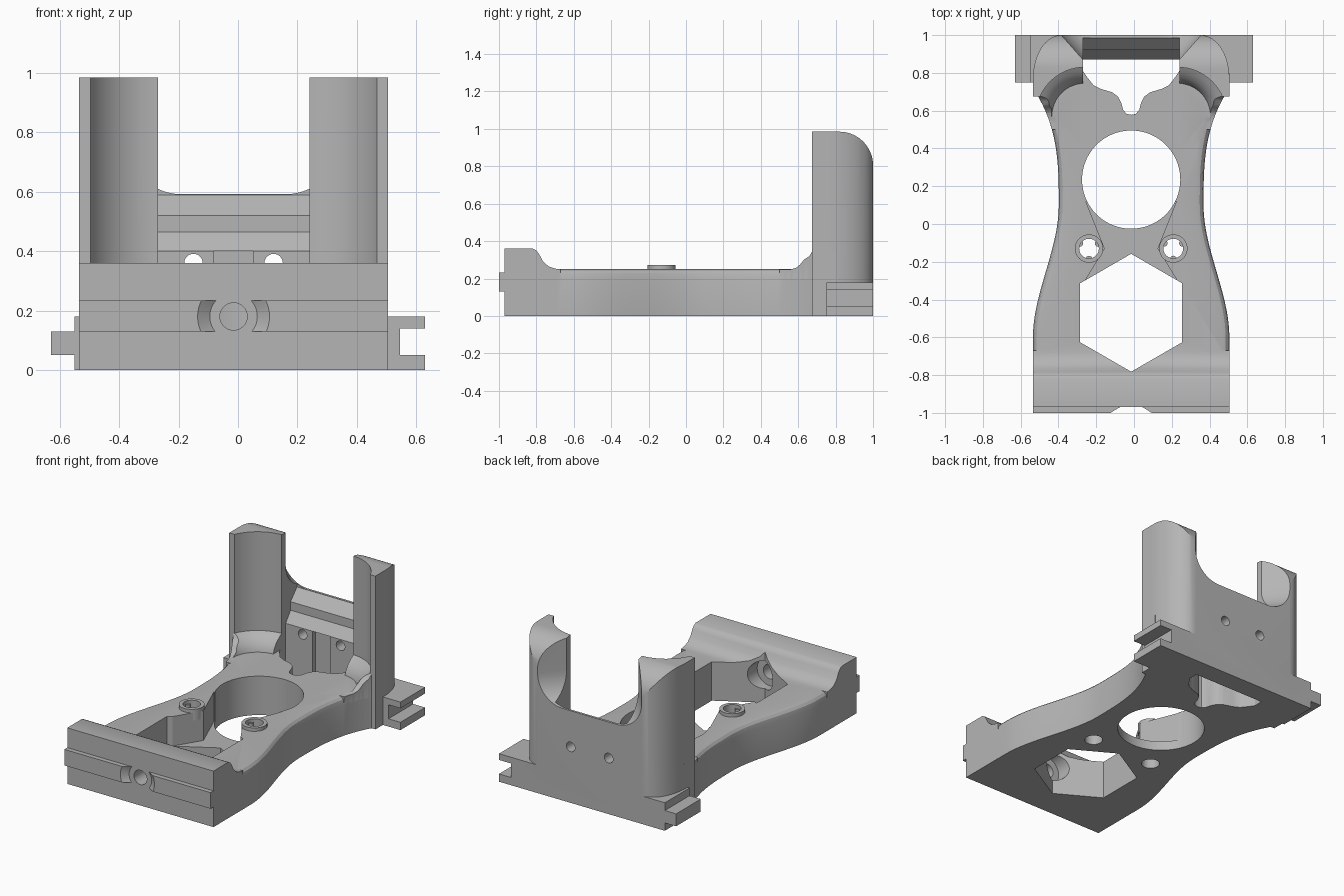
import bpy, bmesh, math
from mathutils import Vector

if "Cube" in bpy.data.objects:
    bpy.data.objects.remove(bpy.data.objects["Cube"], do_unlink=True)

CX = -0.015   # symmetry plane of the body
HW = 0.52     # half width of the body

grey = bpy.data.materials.new("plain grey")
grey.use_nodes = True
grey.diffuse_color = (0.46, 0.46, 0.46, 1)
grey.node_tree.nodes["Principled BSDF"].inputs["Base Color"].default_value = grey.diffuse_color


def loft(name, rings):
    """Closed solid through rings of equal point count."""
    bm = bmesh.new()
    vs = [[bm.verts.new(p) for p in r] for r in rings]
    n = len(vs[0])
    for a, b in zip(vs, vs[1:]):
        for i in range(n):
            j = (i + 1) % n
            bm.faces.new((a[i], a[j], b[j], b[i]))
    bm.faces.new(vs[0][::-1])
    bm.faces.new(vs[-1])
    bmesh.ops.recalc_face_normals(bm, faces=bm.faces)
    me = bpy.data.meshes.new(name)
    bm.to_mesh(me)
    bm.free()
    me.materials.append(grey)
    ob = bpy.data.objects.new(name, me)
    bpy.context.collection.objects.link(ob)
    return ob


def prism(name, pts, axis, lo, hi):
    """Extrude a 2D profile: axis x takes (y, z), y takes (x, z), z takes (x, y)."""
    place = {"x": lambda p, h: (h, p[0], p[1]),
             "y": lambda p, h: (p[0], h, p[1]),
             "z": lambda p, h: (p[0], p[1], h)}[axis]
    return loft(name, [[place(p, h) for p in pts] for h in (lo, hi)])


def box(name, x0, x1, y0, y1, z0, z1):
    return prism(name, [(x0, y0), (x1, y0), (x1, y1), (x0, y1)], "z", z0, z1)


def arc(cx, cy, rx, ry, a0, a1, n):
    """Points on an elliptical arc, angles in degrees."""
    return [(cx + rx * math.cos(math.radians(a0 + (a1 - a0) * i / n)),
             cy + ry * math.sin(math.radians(a0 + (a1 - a0) * i / n))) for i in range(n + 1)]


def circle(cx, cy, r, n=48):
    return arc(cx, cy, r, r, 0, 360, n)[:-1]


def mirrored(pts):
    """Complete a right half outline, given as offsets from the centre."""
    return [(CX + x, y) for x, y in pts] + [(CX - x, y) for x, y in reversed(pts) if x > 0]


def combine(target, other, op="DIFFERENCE"):
    mod = target.modifiers.new("cut", "BOOLEAN")
    mod.operation, mod.object, mod.solver = op, other, "EXACT"
    bpy.context.view_layer.objects.active = target
    bpy.ops.object.modifier_apply(modifier=mod.name)
    bpy.data.objects.remove(other, do_unlink=True)


def half_width(y):
    """Waisted side contour of the plate."""
    if y < 0.1:
        t = min(1, max(0, (y + 0.6) / 0.7))
        return HW - 0.137 * t * t * (3 - 2 * t)
    return min(HW, 0.383 + 0.137 * ((y - 0.1) / 0.62) ** 3)


def plan(inset, y0, y1, n):
    ys = [y0 + (y1 - y0) * i / n for i in range(n + 1)]
    return mirrored([(half_width(y) - inset, y) for y in ys])


# Waisted base plate with rounded upper side edges
layers = [(0, 0), (0.2, 0), (0.23, 0.007), (0.244, 0.02), (0.25, 0.04)]
body = loft("frame_body", [[(x, y, z) for x, y in plan(i, -0.9, 0.8, 50)] for z, i in layers])

# Front bar with its fillet down to the plate
front = [(-0.97, 0), (-0.97, 0.36), (-0.82, 0.36), (-0.8, 0.35), (-0.785, 0.33), (-0.765, 0.292),
         (-0.735, 0.265), (-0.7, 0.253), (-0.67, 0.249), (-0.67, 0.2), (-0.8, 0.2), (-0.8, 0)]
combine(body, prism("bar", front, "x", CX - HW, CX + HW), "UNION")

# Swept feet leading up to the posts
foot = prism("foot", plan(0, 0.5, 0.8, 16), "z", 0, 0.6)
rise = [(0.45, -0.1), (0.45, 0.249), (0.56, 0.249), (0.59, 0.258), (0.61, 0.275), (0.63, 0.3),
        (0.66, 0.32), (0.675, 0.345), (0.9, 0.345), (0.9, -0.1)]
combine(foot, prism("rise", rise, "x", -1, 1), "INTERSECT")
combine(body, foot, "UNION")

# Rear block holding both posts and the back wall, with rounded outer corners
rear = [(HW, 0.675)] + arc(HW - 0.15, 0.77, 0.15, 0.23, 0, 90, 16)
combine(body, prism("rear", mirrored(rear), "z", 0, 0.985), "UNION")
combine(body, box("sill", -0.55, 0.545, 0.75, 1, 0, 0.18), "UNION")

# Rounded rear top of the posts
top = [(1.1, 1.1), (0.82, 1.1)] + arc(0.82, 0.805, 0.18, 0.18, 90, 0, 16) + [(1.1, 0.805)]
combine(body, prism("top_round", top, "x", -1, 1))

# Flared gap between the posts, above the back wall
rings = []
for y in (0.8, 1.05):
    w = 0.37 + (y - 1) * 0.885
    half = [(0, 0.592)] + arc(w - 0.18, 0.772, 0.18, 0.18, -90, 0, 14) + [(w, 1.2)]
    rings.append([(x, y, z) for x, z in mirrored(half)])
combine(body, loft("gap", rings))

# Stepped front of the back wall
step = [(0.4, 0.25), (0.87, 0.25), (0.87, 0.4), (0.92, 0.465), (0.92, 0.52),
        (0.985, 0.59), (0.985, 1.2), (0.4, 1.2)]
combine(body, prism("step", step, "x", CX - 0.255, CX + 0.255))
combine(body, box("wall_groove", -0.08, 0.05, 0.8, 0.9, 0.1, 0.4))
for s in (-1, 1):
    combine(body, prism("wall_hole", circle(CX + s * 0.135, 0.36, 0.031, 24), "y", 0.8, 1.1))

# Round pockets in front of the posts, with a sloped shoulder
for s in (-1, 1):
    shape = [(0.25, 0.175), (0.275, 0.182), (0.31, 0.205), (0.335, 0.235), (0.35, 0.26), (1.2, 0.26)]
    combine(body, loft("pocket", [[(x, y, z) for x, y in circle(CX + s * 0.245, 0.57, r, 64)]
                                  for z, r in shape]))

# Curved opening between plate and back wall
opening = [(0, 0.578), (0.025, 0.583), (0.043, 0.605), (0.052, 0.64), (0.07, 0.675), (0.1, 0.697),
           (0.16, 0.715), (0.2, 0.735), (0.235, 0.78), (0.255, 0.81), (0.255, 0.87), (0, 0.87)]
outline = [(CX + x, y) for x, y in opening] + [(CX - x, y) for x, y in opening[-2:0:-1]]
combine(body, prism("opening", outline, "z", -0.1, 1))

# Round and hexagonal windows, joined by a recessed web
combine(body, prism("round_window", circle(CX, 0.235, 0.26, 80), "z", -0.1, 1))
hexagon = [(CX + 0.312 * math.sin(k * math.pi / 3), -0.47 + 0.312 * math.cos(k * math.pi / 3))
           for k in range(6)]
combine(body, prism("hex_window", hexagon, "z", -0.1, 1))
web = mirrored([(0.25, -0.31), (0.14, -0.13), (0.24, 0.12)])
combine(body, prism("web", web, "z", 0.06, 1))

# Front rail with a conical relief, and its screw hole
rail = box("rail", CX - HW, CX + HW, -1, -0.95, 0.13, 0.233)
relief = [[(x, y, z) for x, z in circle(CX, 0.18, r)] for y, r in ((-1.01, 0.135), (-0.97, 0.08))]
combine(rail, loft("relief", relief))
combine(body, rail, "UNION")
combine(body, prism("screw_hole", circle(CX, 0.18, 0.046, 32), "y", -1.1, -0.6))
combine(body, prism("counterbore", circle(CX, 0.18, 0.09, 40), "y", -0.83, -0.5))

# Side tongue and fork
combine(body, box("tongue", -0.63, -0.5, 0.75, 1, 0.05, 0.13), "UNION")
for lo, hi in ((0, 0.05), (0.14, 0.18)):
    combine(body, box("tine", 0.52, 0.63, 0.75, 1, lo, hi), "UNION")

# Raised collars around the two vertical holes
parts = [body]
for s, side in ((-1, "right"), (1, "left")):
    x, y = CX + s * 0.223, -0.13
    combine(body, prism("hole", circle(x, y, 0.054, 32), "z", -0.1, 1))
    collar = prism(side + "_collar", circle(x, y, 0.075, 40), "z", 0.2, 0.272)
    combine(collar, prism("bore", circle(x, y, 0.052, 32), "z", -0.1, 1))
    # Three small lugs inside each bore
    for k in range(3):
        a = math.radians(30 + 120 * k)
        lug = prism("lug", circle(x + 0.055 * math.cos(a), y + 0.055 * math.sin(a), 0.017, 16),
                    "z", 0.21, 0.25)
        combine(collar, lug, "UNION")
    parts.append(collar)

for ob in parts:
    bpy.ops.object.select_all(action="DESELECT")
    ob.select_set(True)
    bpy.context.view_layer.objects.active = ob
    bpy.ops.object.shade_smooth_by_angle(angle=math.radians(28))
